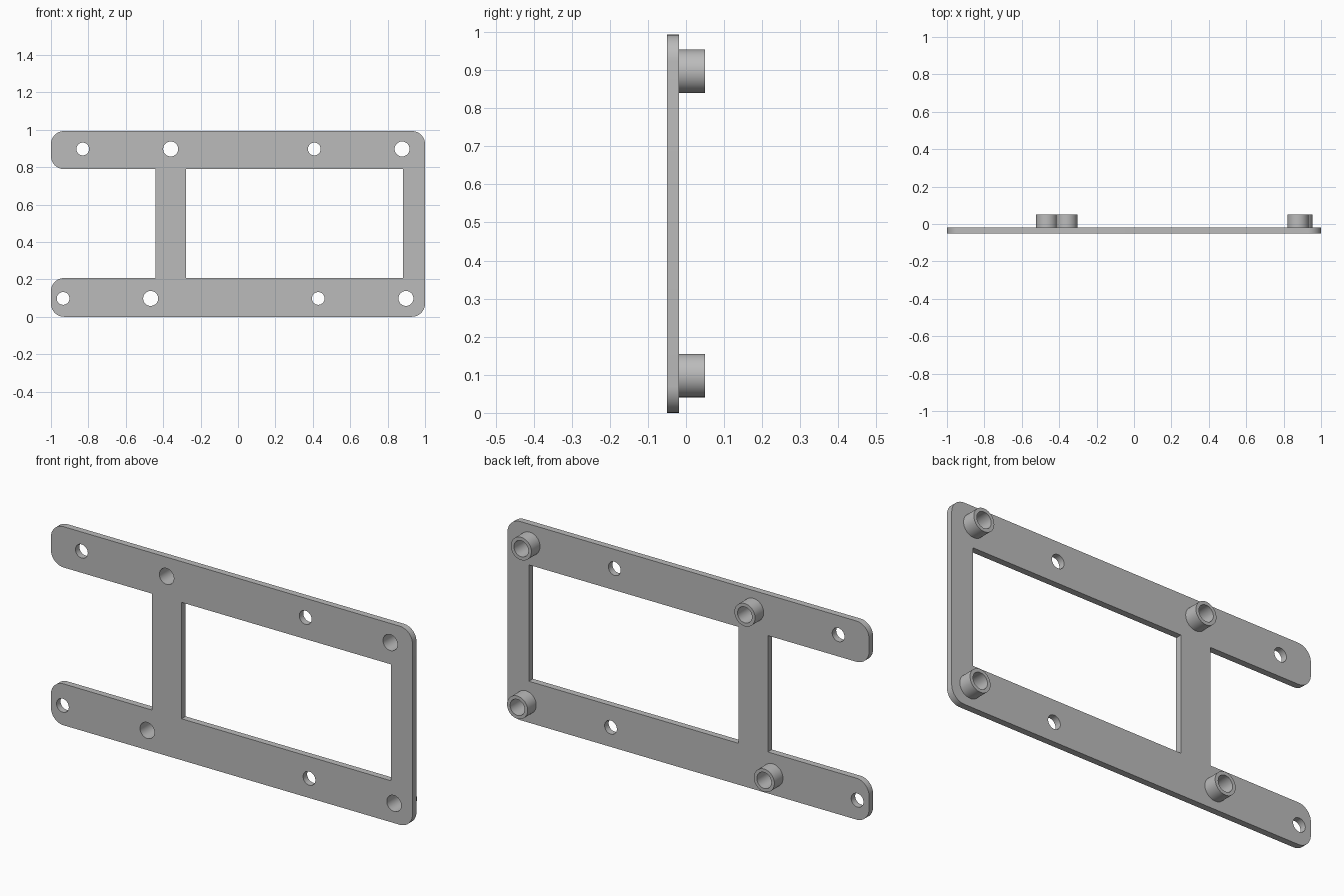
import bpy
import bmesh
from math import sin, cos, pi, radians

cube = bpy.data.objects.get("Cube")
if cube:
    bpy.data.objects.remove(cube)

grey = bpy.data.materials.new("plain grey")
grey.use_nodes = True
COLOR = (0.5, 0.5, 0.5, 1)
grey.diffuse_color = COLOR
grey.node_tree.nodes["Principled BSDF"].inputs["Base Color"].default_value = COLOR

TOP = 0.993
PLATE_FRONT, PLATE_BACK, BOSS_BACK = -0.05, -0.018, 0.05
CORNER, BORE, SMALL_HOLE, BOSS = 0.07, 0.04, 0.034, 0.057


def arc(x, z, r, start, sweep, steps):
    """Points along an arc, angles in degrees."""
    angles = [radians(start + sweep * i / steps) for i in range(steps + 1)]
    return [(x + r * cos(a), z + r * sin(a)) for a in angles]


def circle(x, z, r, steps=48):
    return arc(x, z, r, 0, 360, steps)[:-1]


def extrude_outline(name, loops, y_front, y_back):
    """Filled flat outline with holes, given thickness along y."""
    curve = bpy.data.curves.new(name, 'CURVE')
    curve.dimensions = '2D'
    curve.fill_mode = 'BOTH'
    curve.extrude = (y_back - y_front) / 2
    for loop in loops:
        spline = curve.splines.new('POLY')
        spline.points.add(len(loop) - 1)
        for point, (x, z) in zip(spline.points, loop):
            point.co = (x, z, 0, 1)
        spline.use_cyclic_u = True
    obj = bpy.data.objects.new(name, curve)
    bpy.context.collection.objects.link(obj)
    obj.rotation_euler.x = pi / 2
    obj.location.y = (y_front + y_back) / 2
    bpy.ops.object.select_all(action='DESELECT')
    obj.select_set(True)
    bpy.context.view_layer.objects.active = obj
    bpy.ops.object.convert(target='MESH')
    obj = bpy.context.object
    # Weld caps to walls so the shading is clean
    bm = bmesh.new()
    bm.from_mesh(obj.data)
    bmesh.ops.remove_doubles(bm, verts=bm.verts, dist=0.0002)
    bmesh.ops.recalc_face_normals(bm, faces=bm.faces)
    bm.to_mesh(obj.data)
    bm.free()
    obj.data.materials.clear()
    obj.data.materials.append(grey)
    bpy.ops.object.shade_smooth_by_angle(angle=radians(30))
    return obj


def corner(x, z, start):
    """Rounded outer corner whose arc centre is (x, z)."""
    return arc(x, z, CORNER, start, 90, 10)


# Frame outline, counter-clockwise from the lower right
LOW_BAR, HIGH_BAR, POST_RIGHT = 0.207, 0.789, -0.44
end = 1 - CORNER
outline = (corner(end, CORNER, 270) + corner(end, TOP - CORNER, 0)
           + corner(-end, TOP - CORNER, 90) + corner(-end, HIGH_BAR + CORNER, 180)
           + [(POST_RIGHT, HIGH_BAR), (POST_RIGHT, LOW_BAR)]
           + corner(-end, LOW_BAR - CORNER, 90) + corner(-end, CORNER, 180))
window = [(-0.277, LOW_BAR), (-0.277, HIGH_BAR), (0.882, HIGH_BAR), (0.882, LOW_BAR)]

# Hole positions on the upper and lower bars
bosses = {"upper_right": (-0.36, 0.897), "upper_left": (0.877, 0.897),
          "lower_right": (-0.467, 0.098), "lower_left": (0.898, 0.098)}
screw_holes = [(-0.83, 0.897), (0.408, 0.897), (-0.935, 0.098), (0.429, 0.098)]

holes = [circle(x, z, BORE) for x, z in bosses.values()]
holes += [circle(x, z, SMALL_HOLE) for x, z in screw_holes]
extrude_outline("mounting_plate", [outline, window] + holes, PLATE_FRONT, PLATE_BACK)

# Hollow standoffs on the back
for place, (x, z) in bosses.items():
    extrude_outline(place + "_standoff", [circle(x, z, BOSS), circle(x, z, BORE)],
                    PLATE_BACK, BOSS_BACK)
